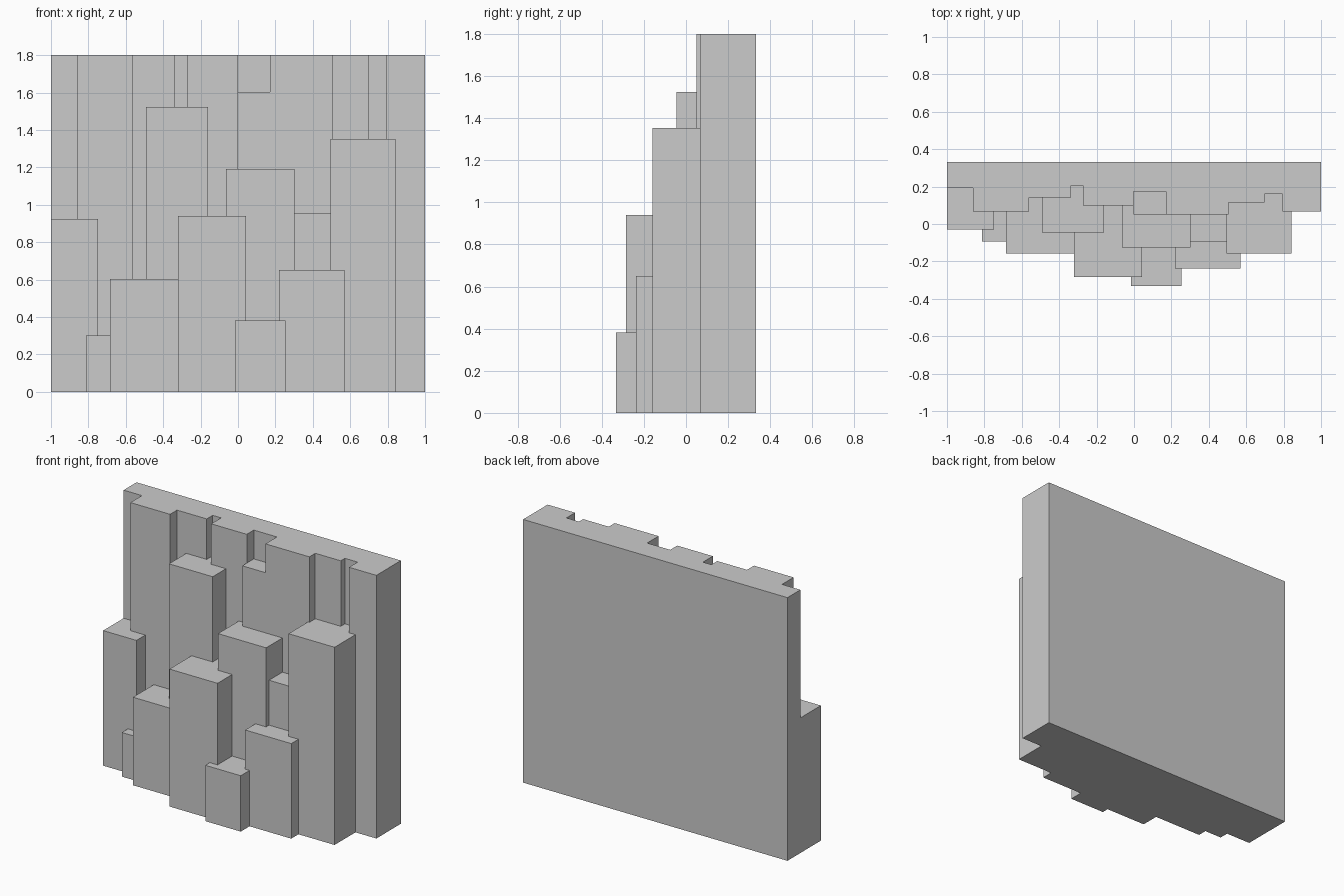
import bpy, bmesh

if "Cube" in bpy.data.objects:
    bpy.data.objects.remove(bpy.data.objects["Cube"])

BACK, TOP = 0.332, 1.8


def prism(name, outline, z0, z1):
    """Extrude a flat outline straight up from z0 to z1."""
    bm = bmesh.new()
    face = bm.faces.new([bm.verts.new((x, y, z0)) for x, y in outline])
    ext = bmesh.ops.extrude_face_region(bm, geom=[face], use_keep_orig=True)
    for v in ext["geom"]:
        if isinstance(v, bmesh.types.BMVert):
            v.co.z = z1
    bmesh.ops.recalc_face_normals(bm, faces=bm.faces[:])
    mesh = bpy.data.meshes.new(name)
    bm.to_mesh(mesh)
    bm.free()
    obj = bpy.data.objects.new(name, mesh)
    bpy.context.collection.objects.link(obj)
    return obj


def block(name, x0, x1, y0, y1, z0, z1):
    return prism(name, [(x0, y0), (x1, y0), (x1, y1), (x0, y1)], z0, z1)


def combine(target, other, operation):
    """Apply a boolean and drop the helper."""
    mod = target.modifiers.new("join", 'BOOLEAN')
    mod.operation = operation
    mod.solver = 'EXACT'
    mod.object = other
    bpy.context.view_layer.objects.active = target
    bpy.ops.object.modifier_apply(modifier=mod.name)
    bpy.data.objects.remove(other, do_unlink=True)


# Tall back wall with a stepped front: (left x, right x, front y)
steps = [(-1, -0.861, 0.192), (-0.861, -0.561, 0.067), (-0.561, -0.336, 0.142),
         (-0.336, -0.272, 0.206), (-0.272, -0.003, 0.099), (-0.003, 0.504, 0.051),
         (0.504, 0.697, 0.115), (0.697, 0.793, 0.160), (0.793, 1, 0.067)]
outline = []
for x0, x1, y in steps:
    outline += [(x0, y), (x1, y)]
outline += [(1, BACK), (-1, BACK)]
cliff = prism("cliff", outline, 0, TOP)

# Small ledge cut into the top edge
combine(cliff, block("ledge_cut", -0.003, 0.172, -0.1, 0.175, 1.603, 2), 'DIFFERENCE')

# Rock columns in front: left x, right x, front y, height
columns = [
    (-1, -0.748, -0.029, 0.924),
    (-0.813, -0.62, -0.094, 0.302),
    (-0.684, -0.30, -0.158, 0.602),
    (-0.491, -0.16, -0.045, 1.523),
    (-0.32, 0.044, -0.284, 0.940),
    (-0.063, 0.301, -0.126, 1.191),
    (0.27, 0.53, -0.094, 0.957),
    (0.22, 0.569, -0.237, 0.650),
    (-0.015, 0.253, -0.332, 0.382),
    (0.494, 0.842, -0.159, 1.352),
]
for x0, x1, y, h in columns:
    combine(cliff, block("column", x0, x1, y, 0.27, 0, h), 'UNION')
